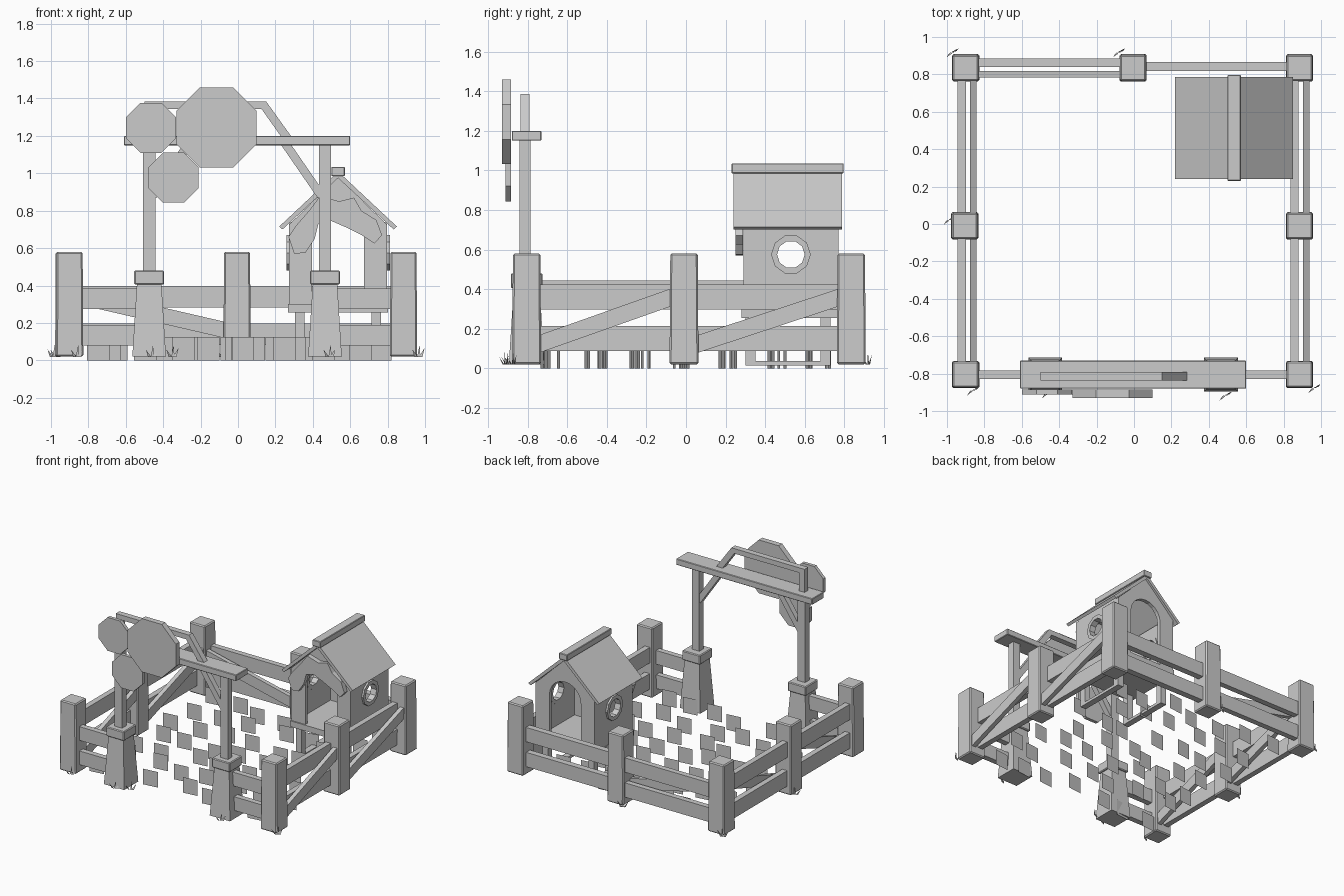
import bpy, bmesh, math, random
from mathutils import Vector, Matrix

random.seed(4)
old = bpy.data.objects.get("Cube")
if old:
    bpy.data.objects.remove(old, do_unlink=True)

grey = bpy.data.materials.new("plain grey")
grey.use_nodes = True
colour = (0.6, 0.6, 0.6, 1)
grey.diffuse_color = colour
grey.node_tree.nodes["Principled BSDF"].inputs["Base Color"].default_value = colour


def finish(name, bm, bevel=0):
    bmesh.ops.recalc_face_normals(bm, faces=bm.faces)
    mesh = bpy.data.meshes.new(name)
    bm.to_mesh(mesh)
    bm.free()
    mesh.materials.append(grey)
    ob = bpy.data.objects.new(name, mesh)
    bpy.context.scene.collection.objects.link(ob)
    if bevel:
        mod = ob.modifiers.new("soft edge", "BEVEL")
        mod.width = bevel
        mod.segments = 1
    return ob


def box(name, x, y, z, bevel=0, taper=1):
    """Box from three (low, high) ranges; taper scales its top."""
    bm = bmesh.new()
    bmesh.ops.create_cube(bm, size=1)
    for v in bm.verts:
        k = taper if v.co.z > 0 else 1
        v.co = [(r[0] + r[1]) / 2 + c * (r[1] - r[0]) * s
                for r, c, s in zip((x, y, z), v.co, (k, k, 1))]
    return finish(name, bm, bevel)


def plank(name, a, b, height, thick):
    """Straight plank between two points, kept upright."""
    a, b = Vector(a), Vector(b)
    run = (b - a).normalized()
    side = Vector((0, 0, 1)).cross(run).normalized()
    up = run.cross(side)
    bm = bmesh.new()
    bmesh.ops.create_cube(bm, size=1)
    for v in bm.verts:
        v.co = ((a + b) / 2 + run * v.co.x * (b - a).length
                + side * v.co.y * thick + up * v.co.z * height)
    return finish(name, bm)


def prism(name, outline, y0, y1):
    """Outline in x and z, extruded along y."""
    bm = bmesh.new()
    face = bm.faces.new([bm.verts.new((x, y0, z)) for x, z in outline])
    new = bmesh.ops.extrude_face_region(bm, geom=[face])["geom"]
    bmesh.ops.translate(bm, vec=(0, y1 - y0, 0),
                        verts=[v for v in new if isinstance(v, bmesh.types.BMVert)])
    return finish(name, bm)


def arc(cx, cz, r, start, end, n):
    return [(cx + r * math.cos(start + (end - start) * i / n),
             cz + r * math.sin(start + (end - start) * i / n)) for i in range(n + 1)]


# Fence posts
posts = [(-0.9, 0.835), (-0.005, 0.835), (0.885, 0.835), (-0.905, -0.01),
         (0.885, -0.01), (-0.9, -0.805), (0.885, -0.805)]
for x, y in posts:
    box("fence_post", (x - 0.073, x + 0.073), (y - 0.073, y + 0.073), (0.02, 0.58), 0.008, 0.95)

# Side fences: two rails per bay and one diagonal brace
for y0, y1 in ((-0.75, -0.07), (0.05, 0.78)):
    for x, top in ((0.858, 0.36), (-0.92, 0.38)):
        for z in (top, 0.15):
            plank("side_rail", (x, y0, z), (x, y1, z), 0.125, 0.045)
    for x in (0.92, -0.86):
        plank("side_brace", (x, y0, 0.12), (x, y1, 0.36), 0.085, 0.035)

# Back fence
for z in (0.34, 0.14):
    plank("back_rail", (-0.84, 0.862, z), (-0.06, 0.862, z), 0.115, 0.045)
    plank("back_rail", (0.06, 0.842, z), (0.83, 0.842, z), 0.115, 0.05)
plank("back_brace", (-0.84, 0.80, 0.34), (-0.06, 0.80, 0.16), 0.085, 0.035)

# Front fence stubs beside the gate
for x0, x1 in ((-0.84, -0.53), (0.51, 0.83)):
    for z in (0.33, 0.135):
        plank("front_rail", (x0, -0.806, z), (x1, -0.806, z), 0.11, 0.045)

# Gate: pedestals, caps, poles and braces
for x, inward in ((-0.475, 1), (0.465, -1)):
    box("gate_pedestal", (x - 0.09, x + 0.09), (-0.895, -0.715), (0.02, 0.42), 0, 0.72)
    box("gate_cap", (x - 0.08, x + 0.08), (-0.885, -0.725), (0.405, 0.48), 0.006)
    box("gate_pole", (x - 0.033, x + 0.033), (-0.84, -0.785), (0.47, 1.16))
    plank("gate_brace", (x + inward * 0.02, -0.812, 0.88),
          (x + inward * 0.22, -0.812, 1.17), 0.045, 0.045)
box("gate_beam", (-0.61, 0.6), (-0.88, -0.73), (1.15, 1.2), 0.004)

# Frame on the gate beam
prism("gate_arch", [(-0.5, 1.19), (-0.5, 1.385), (0.15, 1.385), (0.29, 1.19), (0.235, 1.19),
                    (0.125, 1.345), (-0.45, 1.345), (-0.45, 1.19)], -0.837, -0.79)

# Octagonal sign plates
for name, x, z, apothem, y0 in (("large_sign", -0.115, 1.245, 0.214, -0.93),
                                ("upper_sign", -0.465, 1.243, 0.134, -0.912),
                                ("lower_sign", -0.345, 0.977, 0.134, -0.912)):
    turn = math.pi / 8
    prism(name, arc(x, z, apothem / math.cos(turn), turn, turn + math.tau, 8)[:-1],
          y0, -0.885)

# House shell: gables with arched openings and side walls
cx, wy, wz = 0.535, 0.53, 0.575
gable = [(cx + 0.14, 0.29)] + arc(cx, 0.66, 0.14, 0, math.pi, 10) + [
    (cx - 0.14, 0.29), (cx - 0.262, 0.29), (cx - 0.262, 0.725), (cx, 0.98),
    (cx + 0.262, 0.725), (cx + 0.262, 0.29)]
prism("house_front", gable, 0.29, 0.32)
prism("house_back", gable, 0.74, 0.77)

bm = bmesh.new()
bmesh.ops.create_cone(bm, cap_ends=True, segments=10, radius1=0.075, radius2=0.075, depth=1,
                      matrix=Matrix.Translation((cx, wy, wz)) @ Matrix.Rotation(math.pi / 2, 4, "Y"))
cutter = finish("window_cutter", bm)
cutter.hide_render = True
cutter.hide_set(True)

for s in (-1, 1):
    outer = cx + s * 0.262
    wall = box("house_side_wall", sorted((outer, outer - s * 0.03)), (0.315, 0.745), (0.29, 0.74))
    cut = wall.modifiers.new("window hole", "BOOLEAN")
    cut.object = cutter
    cut.solver = "EXACT"
    # Round window frame
    bm = bmesh.new()
    loops = []
    for r, x in ((0.07, -0.035), (0.07, 0.015), (0.1, 0.015), (0.1, -0.035)):
        loops.append([bm.verts.new((outer + s * x, wy + p, wz + q))
                      for p, q in arc(0, 0, r, 0, math.tau, 10)[:-1]])
    for i in range(4):
        a, b = loops[i], loops[(i + 1) % 4]
        for j in range(10):
            k = (j + 1) % 10
            bm.faces.new((a[j], a[k], b[k], b[j]))
    finish("window_frame", bm)

# House roof, ridge, floor and stand
prism("house_roof", [(cx - 0.315, 0.715), (cx, 1.01), (cx + 0.315, 0.715),
                     (cx + 0.297, 0.70), (cx, 0.975), (cx - 0.297, 0.70)], 0.24, 0.787)
box("roof_ridge", (cx - 0.036, cx + 0.036), (0.23, 0.797), (0.985, 1.035), 0.004)
box("house_floor", (cx - 0.268, cx + 0.268), (0.28, 0.775), (0.255, 0.302))
for s in (-1, 1):
    x = cx + s * 0.205
    for y in (0.325, 0.705):
        box("house_leg", (x - 0.025, x + 0.025), (y - 0.025, y + 0.025), (0.015, 0.26))
    box("house_skid", (x - 0.025, x + 0.025), (0.3, 0.73), (0.015, 0.037))

# Ragged foliage hanging over the doorway
prism("hanging_foliage", [(0.27, 0.66), (0.30, 0.57), (0.36, 0.575), (0.41, 0.65), (0.43, 0.73),
                          (0.50, 0.745), (0.58, 0.71), (0.66, 0.67), (0.73, 0.625), (0.77, 0.67),
                          (0.74, 0.75), (0.66, 0.80), (0.62, 0.87), (0.54, 0.85), (0.44, 0.88),
                          (0.38, 0.80), (0.31, 0.72)], 0.25, 0.288)

# Upright ground cards scattered over the yard
bm = bmesh.new()
for row in range(7):
    for col in range(7):
        x = -0.72 + col * 0.235 + (row % 2) * 0.06 + random.uniform(-0.05, 0.05)
        y = -0.68 + row * 0.225 + random.uniform(-0.06, 0.06)
        if x > 0.78:
            continue
        dx, dy = 0.06, 0.007
        bm.faces.new([bm.verts.new(p) for p in (
            (x - dx, y - dy, 0), (x + dx, y + dy, 0),
            (x + dx, y + dy, 0.125), (x - dx, y - dy, 0.125))])
finish("ground_cards", bm)

# Grass tufts at the post feet
bm = bmesh.new()
for x, y in ((-0.97, 0.915), (-0.08, 0.915), (-0.985, 0.02), (-0.86, -0.893),
             (-0.46, -0.908), (0.49, -0.92), (0.965, -0.88), (-0.35, -0.86)):
    for lean, tall in ((-0.03, 0.05), (0.005, 0.075), (0.03, 0.06)):
        root = Vector((x + lean * 0.4, y + lean * 0.2, 0.018))
        tip = root + Vector((lean * 0.7, lean * 0.6, tall - 0.01))
        a, b, c = (bm.verts.new(root + Vector(o)) for o in
                   ((-0.009, 0, 0), (0.009, 0.003, 0), (0, 0.009, 0)))
        t = bm.verts.new(tip)
        for tri in ((a, b, t), (b, c, t), (c, a, t)):
            bm.faces.new(tri)
finish("grass_tufts", bm)
